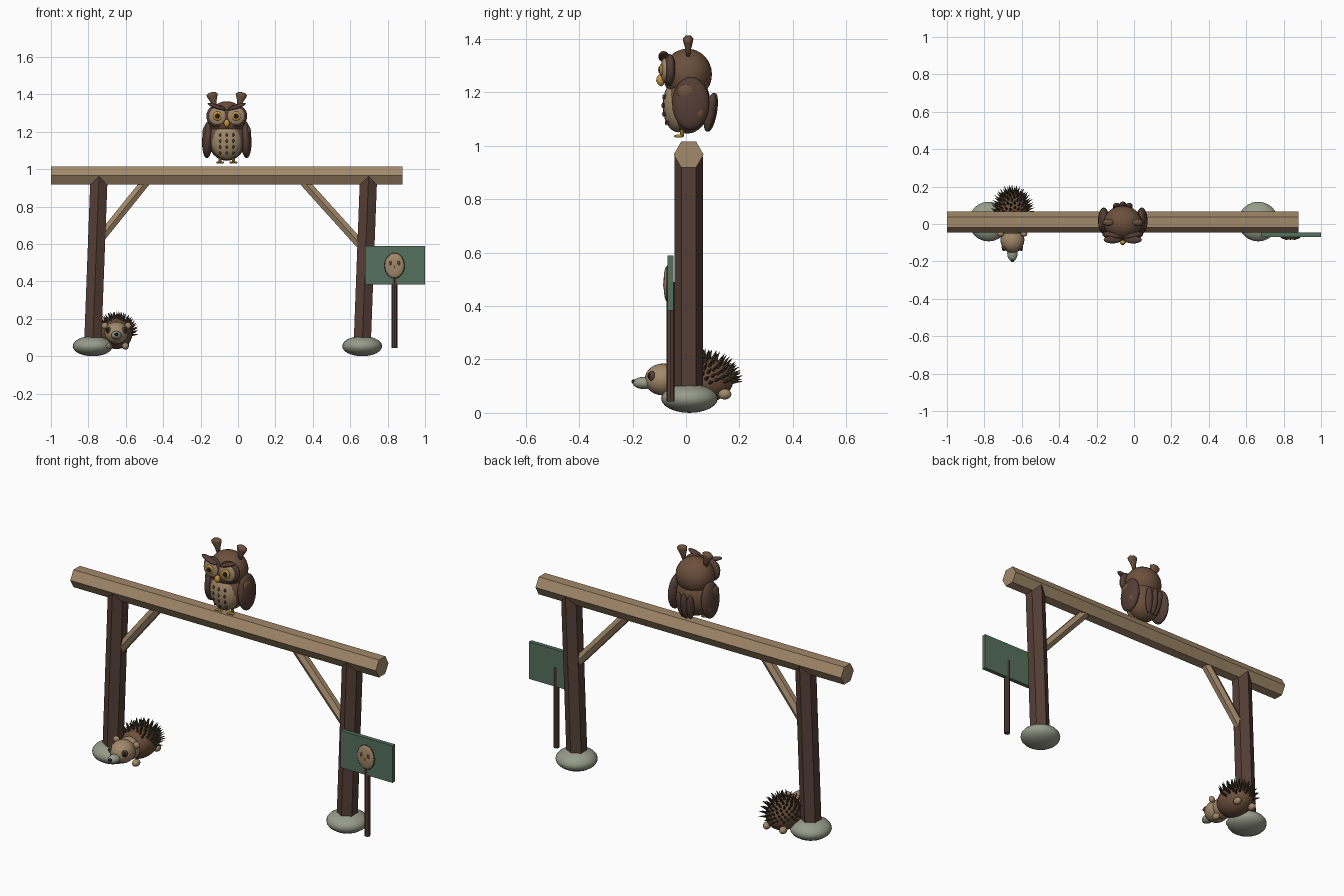
import bpy, bmesh, math
from mathutils import Vector, Matrix

cube = bpy.data.objects.get("Cube")
if cube:
    bpy.data.objects.remove(cube, do_unlink=True)


def material(name, r, g, b):
    m = bpy.data.materials.new(name)
    m.diffuse_color = (r, g, b, 1)
    m.use_nodes = True
    m.node_tree.nodes["Principled BSDF"].inputs["Base Color"].default_value = (r, g, b, 1)
    return m


TAN = material("pale_wood", 0.36, 0.25, 0.145)
BARK = material("dark_bark", 0.09, 0.049, 0.036)
GREEN = material("board_green", 0.09, 0.165, 0.11)
STONE = material("grey_stone", 0.31, 0.33, 0.25)
BROWN = material("feather_brown", 0.15, 0.08, 0.045)
SPINE = material("spine_brown", 0.065, 0.045, 0.024)
AMBER = material("amber", 0.55, 0.30, 0.05)
BLACK = material("near_black", 0.016, 0.012, 0.01)


def finish(name, bm, mat, smooth=True):
    mesh = bpy.data.meshes.new(name)
    bm.to_mesh(mesh)
    bm.free()
    mesh.materials.append(mat)
    for p in mesh.polygons:
        p.use_smooth = smooth
    ob = bpy.data.objects.new(name, mesh)
    bpy.context.collection.objects.link(ob)
    return ob


def ball(name, loc, radii, mat, rot=(0, 0, 0), seg=24):
    bm = bmesh.new()
    bmesh.ops.create_uvsphere(bm, u_segments=seg, v_segments=seg // 2, radius=1)
    bm.transform(Matrix.Diagonal((*radii, 1)))
    ob = finish(name, bm, mat)
    ob.location, ob.rotation_euler = loc, rot
    return ob


def rod(name, a, b, r, mat, sides=6):
    # Straight pole in the xz plane with a corner facing front and back
    a, b = Vector(a), Vector(b)
    d = (b - a).normalized()
    y = Vector((0, 1, 0))
    basis = Matrix((y.cross(d), y, d)).transposed().to_4x4()
    bm = bmesh.new()
    bmesh.ops.create_cone(bm, cap_ends=True, segments=sides, radius1=r, radius2=r, depth=(b - a).length)
    bm.transform(Matrix.Translation((a + b) / 2) @ basis)
    return finish(name, bm, mat, False)


def box(name, loc, size, mat):
    bm = bmesh.new()
    bmesh.ops.create_cube(bm, size=1)
    bm.transform(Matrix.Translation(loc) @ Matrix.Diagonal((*size, 1)))
    return finish(name, bm, mat, False)


def lathe(name, loc, profile, mat, scale, rot, seg=20):
    bm = bmesh.new()
    pts = [bm.verts.new((r, 0, z)) for r, z in profile]
    edges = [bm.edges.new(e) for e in zip(pts, pts[1:])]
    bmesh.ops.spin(bm, geom=pts + edges, cent=(0, 0, 0), axis=(0, 0, 1), angle=math.tau, steps=seg)
    bmesh.ops.remove_doubles(bm, verts=bm.verts, dist=1e-5)
    bmesh.ops.recalc_face_normals(bm, faces=bm.faces)
    ob = finish(name, bm, mat)
    ob.location, ob.scale, ob.rotation_euler = loc, scale, rot
    return ob


SIDES = (("left", 1), ("right", -1))

# Timber frame
Y = 0.01
rod("top_beam", (-1, Y, 0.967), (0.88, Y, 0.967), 0.056, TAN)
for side, x in (("right", -0.777), ("left", 0.664)):
    rod(side + "_post", (x, Y, 0.06), (x + 0.034, Y, 0.96), 0.053, BARK)
    ball(side + "_foot_stone", (x, 0.013, 0.054), (0.107, 0.106, 0.054), STONE)
rod("right_brace", (-0.745, Y, 0.62), (-0.495, Y, 0.93), 0.028, TAN)
rod("left_brace", (0.675, Y, 0.575), (0.355, Y, 0.93), 0.028, TAN)

# Sign on a stake
SX, SZ = 0.837, 0.484
box("sign_board", (0.84, -0.058, 0.487), (0.32, 0.023, 0.206), GREEN)
rod("sign_stake", (SX, -0.058, 0.043), (SX, -0.058, 0.49), 0.0155, BARK, 8)
ball("emblem_rim", (SX, -0.068, SZ), (0.055, 0.012, 0.069), BARK)
ball("emblem_face", (SX, -0.073, SZ), (0.051, 0.011, 0.065), TAN)
for side, s in SIDES:
    ball(side + "_emblem_eye", (SX + s * 0.021, -0.081, SZ + 0.013), (0.01, 0.004, 0.013), BARK, seg=12)
ball("emblem_nose", (SX, -0.083, SZ - 0.006), (0.004, 0.003, 0.008), AMBER, seg=8)

# Owl body, belly and head
OX = -0.06
ball("owl_body", (OX, 0.005, 1.16), (0.102, 0.086, 0.115), BROWN)
BC, BR = Vector((OX, -0.03, 1.15)), Vector((0.083, 0.057, 0.1))
ball("owl_belly", BC, BR, TAN)
ball("owl_head", (OX, 0.005, 1.267), (0.102, 0.092, 0.096), BROWN, seg=32)
for col in (-1, 0, 1):
    for row in range(4):
        dx, dz = col * 0.035, row * 0.032 - 0.063
        dy = -BR.y * math.sqrt(1 - (dx / BR.x) ** 2 - (dz / BR.z) ** 2)
        ball("belly_fleck", BC + Vector((dx, dy, dz)), (0.006, 0.005, 0.01), BARK, seg=8)
lathe("owl_beak", (OX, -0.098, 1.268), [(0, 0), (0.012, -0.008), (0.017, -0.024), (0.01, -0.04), (0, -0.047)],
      AMBER, (1, 1, 1), (0.12, 0, 0))

# Owl paired parts
EAR = [(0, 0), (0.011, 0), (0.016, 0.025), (0.028, 0.055), (0.03, 0.066), (0.019, 0.075), (0, 0.077)]
for side, s in SIDES:
    ex = OX + s * 0.05
    ball(side + "_eye_rim", (ex, -0.063, 1.284), (0.06, 0.023, 0.06), BARK, (0, 0, s * 0.15))
    ball(side + "_eye_disc", (ex, -0.081, 1.284), (0.047, 0.013, 0.047), TAN, (0, 0, s * 0.1))
    ball(side + "_iris", (ex, -0.092, 1.284), (0.024, 0.008, 0.024), AMBER)
    ball(side + "_pupil", (ex, -0.099, 1.284), (0.013, 0.005, 0.013), BLACK, seg=16)
    ball(side + "_brow", (OX + s * 0.055, -0.084, 1.334), (0.05, 0.02, 0.011), BARK, (0, -s * 0.35, 0))
    lathe(side + "_ear_tuft", (OX + s * 0.066, 0.008, 1.336), EAR, BROWN, (1, 0.65, 1), (0, s * 0.2, 0))
    ball(side + "_wing", (OX + s * 0.102, 0.018, 1.158), (0.03, 0.07, 0.099), BARK, (0, -s * 0.05, 0))
    ball(side + "_wing_patch_upper", (OX + s * 0.117, 0, 1.2), (0.012, 0.034, 0.03), BROWN)
    ball(side + "_wing_patch_lower", (OX + s * 0.118, 0.045, 1.125), (0.011, 0.022, 0.026), BROWN)
    fx = OX + s * 0.036
    rod(side + "_owl_leg", (fx, -0.015, 1.034), (fx, -0.015, 1.065), 0.007, AMBER, 8)
    for toe in (-1, 0, 1):
        ball(side + "_owl_toe", (fx + toe * 0.012, -0.026, 1.036), (0.006, 0.019, 0.006), AMBER,
             (0, 0, toe * 0.35), 10)
for i in (-1, 0, 1):
    ball("tail_feather", (OX + i * 0.03, 0.096 - abs(i) * 0.006, 1.125), (0.021, 0.02, 0.074), BARK,
         (-0.18, i * 0.12, 0))

# Hedgehog body and face
HX = -0.65
HC, HR = Vector((HX, 0.065, 0.122)), Vector((0.086, 0.112, 0.084))
ball("hedgehog_body", HC, HR, BROWN)
ball("hedgehog_head", (HX, -0.085, 0.125), (0.064, 0.07, 0.06), TAN)
ball("hedgehog_neck", (HX, -0.03, 0.122), (0.06, 0.06, 0.06), TAN)
ball("hedgehog_snout", (HX, -0.157, 0.112), (0.028, 0.042, 0.023), STONE)
ball("hedgehog_nose", (HX, -0.195, 0.117), (0.01, 0.009, 0.009), BLACK, seg=12)
for side, s in SIDES:
    ball(side + "_eye_patch", (HX + s * 0.042, -0.128, 0.138), (0.017, 0.013, 0.019), BARK, (0, 0, s * 0.6), 16)
    ball(side + "_hedgehog_eye", (HX + s * 0.046, -0.136, 0.14), (0.009, 0.008, 0.01), BLACK, seg=12)
    ball(side + "_hedgehog_ear", (HX + s * 0.062, -0.053, 0.163), (0.018, 0.014, 0.018), TAN, seg=16)
    ball(side + "_front_paw", (HX + s * 0.048, -0.035, 0.054), (0.019, 0.025, 0.019), TAN, seg=16)
    ball(side + "_back_paw", (HX + s * 0.05, 0.145, 0.07), (0.019, 0.025, 0.02), TAN, seg=16)

# Spines spread evenly over the back
bm = bmesh.new()
COUNT, LENGTH = 240, 0.045
for i in range(COUNT):
    z = 1 - 2 * (i + 0.5) / COUNT
    ring, turn = math.sqrt(1 - z * z), i * math.pi * (3 - math.sqrt(5))
    n = Vector((ring * math.cos(turn), ring * math.sin(turn), z))
    if n.z < -0.1 or n.y < -0.45 or n.z + n.y < 0.1:
        continue
    base = HC + n * HR
    aim = (Vector(a / b for a, b in zip(n, HR)).normalized() + Vector((0, 0.25, 0.2))).normalized()
    place = Matrix.Translation(base + aim * LENGTH * 0.3) @ aim.to_track_quat('Z', 'Y').to_matrix().to_4x4()
    bmesh.ops.create_cone(bm, cap_ends=True, segments=6, radius1=0.0085, radius2=0.0005,
                          depth=LENGTH, matrix=place)
finish("hedgehog_spines", bm, SPINE, False)
